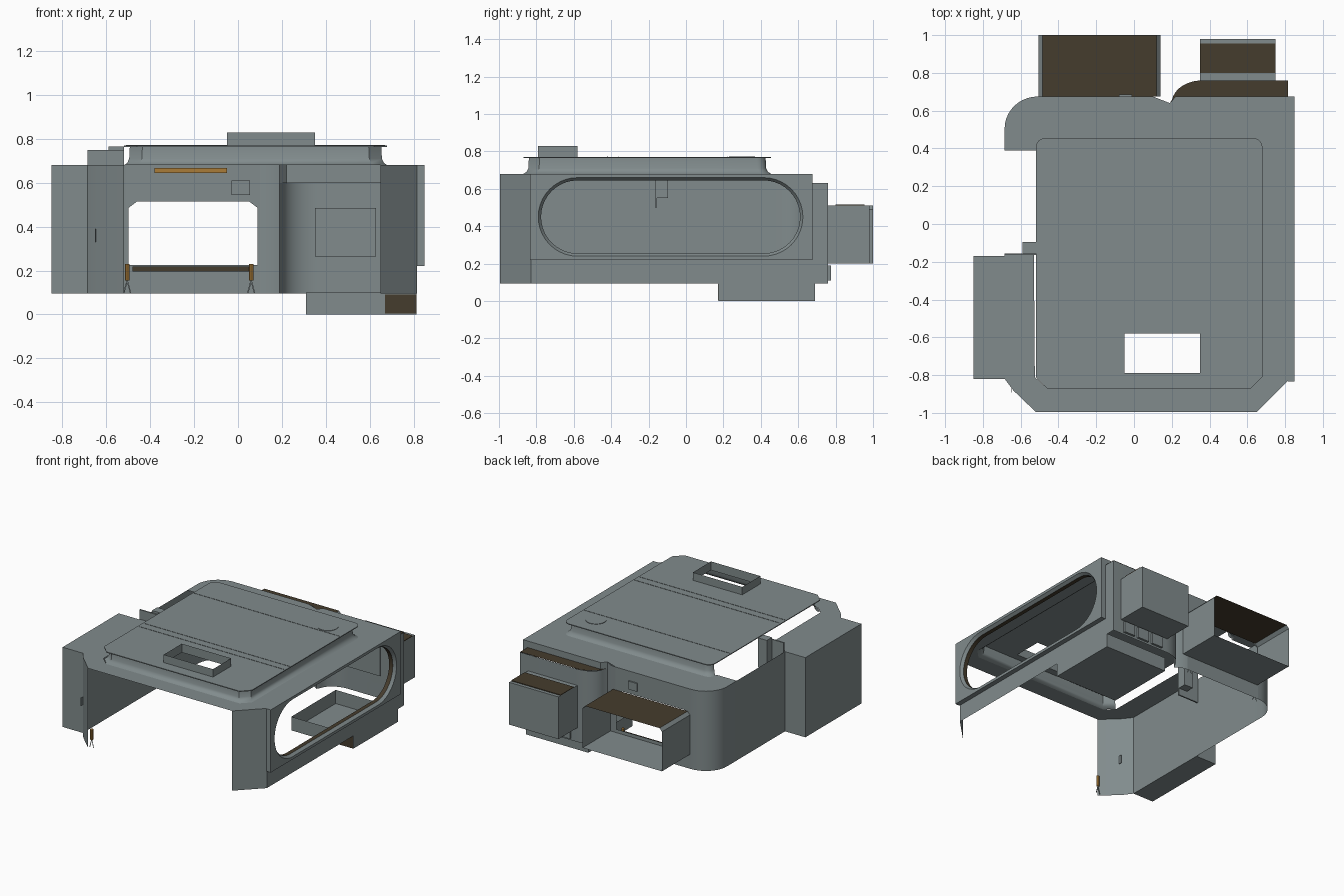
import bpy, bmesh, math

if "Cube" in bpy.data.objects:
    bpy.data.objects.remove(bpy.data.objects["Cube"])

def material(name, c):
    m = bpy.data.materials.new(name)
    m.diffuse_color = (*c, 1)
    m.use_nodes = True
    m.node_tree.nodes["Principled BSDF"].inputs["Base Color"].default_value = m.diffuse_color
    return m

GREY = material("panel grey", (0.22, 0.26, 0.265))
BROWN = material("dark brown", (0.06, 0.045, 0.026))
ORANGE = material("orange", (0.40, 0.20, 0.04))

def add(name, verts, faces, mat=GREY, smooth=False):
    me = bpy.data.meshes.new(name)
    me.from_pydata(verts, [], faces)
    me.materials.append(mat)
    ob = bpy.data.objects.new(name, me)
    bpy.context.collection.objects.link(ob)
    if smooth:
        bpy.context.view_layer.objects.active = ob
        ob.select_set(True)
        bpy.ops.object.shade_smooth_by_angle(angle=math.radians(35))
        ob.select_set(False)
    return ob

def loft(name, rows, mat=GREY, closed=False, smooth=True):
    """Skin between rows of 3D points."""
    n = len(rows[0])
    faces = [(r*n+i, r*n+(i+1) % n, (r+1)*n+(i+1) % n, (r+1)*n+i)
             for r in range(len(rows)-1) for i in range(n if closed else n-1)]
    return add(name, [p for r in rows for p in r], faces, mat, smooth)

def wall(name, pts, z0, z1, mat=GREY, closed=False):
    return loft(name, [[(x, y, z) for x, y in pts] for z in (z0, z1)], mat, closed)

def sheet(name, loops, place, mat=GREY):
    """Flat sheet with the first loop as edge and the others as holes."""
    bm = bmesh.new()
    edges = []
    for loop in loops:
        vs = [bm.verts.new(place(*p)) for p in loop]
        edges += [bm.edges.new((vs[i], vs[(i+1) % len(vs)])) for i in range(len(vs))]
    bmesh.ops.triangle_fill(bm, use_beauty=True, use_dissolve=False, edges=edges)
    bmesh.ops.recalc_face_normals(bm, faces=bm.faces)
    me = bpy.data.meshes.new(name)
    bm.to_mesh(me)
    bm.free()
    me.materials.append(mat)
    ob = bpy.data.objects.new(name, me)
    bpy.context.collection.objects.link(ob)
    return ob

def box(name, x0, x1, y0, y1, z0, z1, mat=GREY):
    v = [(x, y, z) for x in (x0, x1) for y in (y0, y1) for z in (z0, z1)]
    f = [(0, 1, 3, 2), (4, 6, 7, 5), (0, 4, 5, 1), (2, 3, 7, 6), (0, 2, 6, 4), (1, 5, 7, 3)]
    return add(name, v, f, mat)

def rect(x0, x1, y0, y1):
    return [(x0, y0), (x1, y0), (x1, y1), (x0, y1)]

def arc(cx, cy, rx, ry, a0, a1, n=10):
    return [(cx+rx*math.cos(math.radians(a0+(a1-a0)*i/n)),
             cy+ry*math.sin(math.radians(a0+(a1-a0)*i/n))) for i in range(n+1)]

def level(z):
    return lambda x, y: (x, y, z)

def stadium(y0, y1, z0, z1):
    r = (z1-z0)/2
    c = (z0+z1)/2
    return arc(y1-r, c, r, r, -90, 90, 20) + arc(y0+r, c, r, r, 90, 270, 20)

LOW, TOP = 0.095, 0.68
corner = arc(-0.51, 0.505, 0.175, 0.17, 180, 90)
# raised roof outline, from front left round to back left
rim = [(-0.52, -0.81), (-0.46, -0.87), (0.62, -0.87), (0.68, -0.81)] \
    + arc(0.63, 0.405, 0.05, 0.05, 0, 90, 6) + arc(-0.47, 0.405, 0.05, 0.05, 90, 180, 6)

# roof deck around the raised roof
deck = [(-0.52, 0.39), (-0.685, 0.39)] + corner + [
    (0.10, 0.675), (0.19, 0.64), (0.22, 0.675), (0.815, 0.675), (0.815, -0.83), (0.65, -0.995),
    (-0.52, -0.995), (-0.64, -0.88), (-0.685, -0.82), (-0.685, -0.16), (-0.53, -0.16)]
sheet("roof_deck", [deck + [(-0.525, -0.81)] + rim[1:]], level(TOP))

# flared skirt and raised roof plate
def inset(k, z):
    return [(0.08+(x-0.08)*k, -0.2+(y+0.2)*k, z) for x, y in rim]
loft("roof_skirt", [inset(1, 0.68), inset(0.975, 0.69), inset(0.96, 0.71), inset(0.955, 0.765)])
hatch = rect(-0.05, 0.35, -0.79, -0.58)
sheet("roof_plate", [rim, hatch], level(0.77))
sheet("roof_plate_underside", [rim, hatch], level(0.764))
wall("roof_plate_edge", rim, 0.764, 0.77, closed=True)
wall("hatch_frame", hatch, 0.764, 0.828, closed=True)
for i, y in enumerate((-0.42, -0.36, 0.22)):
    box(f"roof_seam_{i}", -0.51, 0.67, y-0.002, y+0.002, 0.77, 0.772)
disc = arc(0.52, 0.30, 0.07, 0.07, 0, 348, 29)
wall("roof_disc_edge", disc, 0.77, 0.773, closed=True)
sheet("roof_disc", [disc], level(0.773))

# outer walls
wall("left_back_wall", [(-0.685, -0.16), (-0.685, 0.39)] + corner, LOW, TOP)
wall("front_left_wall", [(-0.685, -0.16), (-0.685, -0.82), (-0.64, -0.88), (-0.52, -0.995)], LOW, TOP)
wall("front_right_wall", [(0.65, -0.995), (0.815, -0.83)], LOW, TOP)
wall("right_lower_wall", [(0.815, -0.83), (0.815, 0.76)], LOW, 0.225)
doorway = [(-0.5, 0.225), (0.09, 0.225), (0.09, 0.485), (0.05, 0.515), (-0.46, 0.515), (-0.5, 0.485)]
sheet("back_wall", [[(-0.51, LOW), (0.10, LOW), (0.10, TOP), (-0.51, TOP)], doorway],
      lambda x, z: (x, 0.675, z))
wall("back_column", [(0.10, 0.675), (0.15, 0.665), (0.19, 0.64)], LOW, TOP)
wall("back_upper_wall", [(0.19, 0.64), (0.22, 0.675), (0.815, 0.675)], 0.6, TOP)

# bulge at the back with its brown cap
bulge = [(0.19, 0.64)] + arc(0.36, 0.64, 0.16, 0.12, 170, 90) + [(0.815, 0.76)]
wall("bulge_wall", bulge, LOW, 0.63)
wall("bulge_side", [(0.815, 0.76), (0.815, 0.675)], LOW, 0.63)
sheet("bulge_cap", [bulge + [(0.815, 0.675), (0.22, 0.675)]], level(0.632), BROWN)

# left closed side box
box("side_box", -0.85, -0.685, -0.82, -0.17, LOW, TOP)
box("side_fin", -0.685, -0.52, -0.165, -0.155, 0.5, 0.75)
box("side_fin_block", -0.59, -0.52, -0.155, -0.095, 0.55, 0.765)
for x in (-0.65, -0.62):
    box("wall_slot", x-0.002, x+0.002, -0.893, -0.87, 0.33, 0.39)

# right window frame with a rounded opening
out = rect(-0.835, 0.675, 0.22, TOP)
big, small = stadium(-0.79, 0.625, 0.24, 0.66), stadium(-0.775, 0.61, 0.255, 0.645)
sheet("window_frame", [out, big], lambda y, z: (0.85, y, z))
loft("window_frame_edge", [[(x, y, z) for y, z in out] for x in (0.815, 0.85)], closed=True)
loft("window_sleeve", [[(0.85, y, z) for y, z in big], [(0.83, y, z) for y, z in small]], closed=True)
loft("window_inner_lining", [[(x, y, z) for y, z in small] for x in (0.83, 0.80)], BROWN, closed=True)

# open passage behind the doorway
side = [(-0.505, 0.2), (-0.505, 0.49), (-0.485, 0.512)]
def passage(name, pts, mat):
    loft(name, [[(x, y, z) for x, z in pts] for y in (0.675, 1.0)], mat)
passage("passage_left_side", side, GREY)
passage("passage_right_side", [(0.14, 0.2), (0.14, 0.49), (0.12, 0.512)], GREY)
passage("passage_roof", [(-0.485, 0.512), (0.12, 0.512)], BROWN)
passage("passage_floor", [(-0.505, 0.2), (0.14, 0.2)], GREY)
box("passage_sill", -0.48, 0.05, 0.655, 0.67, 0.195, 0.218, BROWN)

# closed back box and small fittings beneath it
box("back_box", 0.35, 0.75, 0.76, 0.98, 0.2, 0.51)
box("back_box_cover", 0.35, 0.75, 0.80, 0.955, 0.51, 0.515, BROWN)
for i, x in enumerate((0.40, 0.52, 0.64)):
    box(f"back_fitting_{i}", x, x+0.09, 0.76, 0.775, 0.11, 0.19)
box("back_wall_plate", -0.08, -0.01, 0.675, 0.685, 0.55, 0.61)
box("inner_plate", -0.03, 0.055, 0.655, 0.67, 0.545, 0.61)
box("inner_panel", 0.35, 0.63, 0.745, 0.755, 0.265, 0.485)
box("light_strip", -0.38, -0.05, 0.64, 0.665, 0.645, 0.668, ORANGE)

# sunken tray under the floor, open at the top
tray = rect(0.31, 0.814, 0.175, 0.69)
wall("tray_sides", tray, 0, 0.1, closed=True)
sheet("tray_bottom", [tray], level(0))
box("tray_front_plate", 0.67, 0.813, 0.170, 0.175, 0.003, 0.09, BROWN)

# small lamps on splayed legs
def lamp(i, x, y):
    ring = arc(x, y, 0.011, 0.011, 0, 315, 7)
    wall(f"lamp_{i}", ring, 0.155, 0.23, ORANGE, True)
    sheet(f"lamp_cap_{i}", [ring], level(0.23), ORANGE)
    for s in (-1, 1):
        loft(f"lamp_leg_{i}", [[(x-0.003, y, 0.155), (x+0.003, y, 0.155)],
                               [(x+s*0.016-0.003, y, LOW), (x+s*0.016+0.003, y, LOW)]])
for i, p in enumerate([(-0.505, 0.645), (0.06, 0.645), (-0.505, -0.975)]):
    lamp(i, *p)
